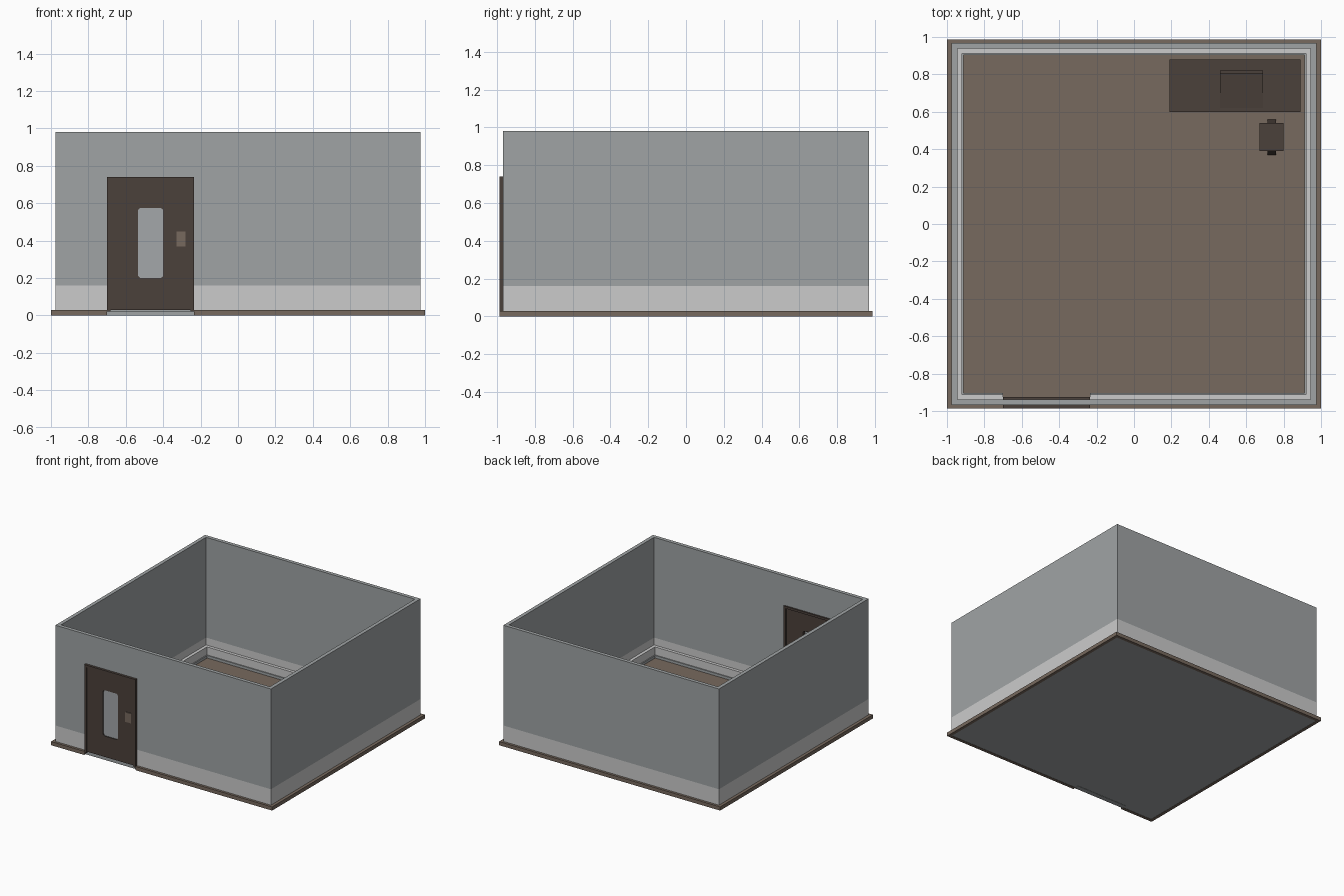
import bpy, bmesh, math
from mathutils import Vector

if "Cube" in bpy.data.objects:
    bpy.data.objects.remove(bpy.data.objects["Cube"])


def mat(name, r, g, b):
    m = bpy.data.materials.new(name)
    m.diffuse_color = (r, g, b, 1)
    m.use_nodes = True
    m.node_tree.nodes["Principled BSDF"].inputs["Base Color"].default_value = m.diffuse_color
    return m


GREY = mat("wall grey", 0.35, 0.37, 0.375)
LIGHT = mat("light grey", 0.60, 0.60, 0.60)
BROWN = mat("floor brown", 0.185, 0.142, 0.112)
DARK = mat("dark brown", 0.07, 0.052, 0.043)
GLASS = mat("glass grey", 0.37, 0.39, 0.40)


def finish(name, bm, *mats):
    bmesh.ops.recalc_face_normals(bm, faces=bm.faces)
    me = bpy.data.meshes.new(name)
    bm.to_mesh(me)
    bm.free()
    for m in mats:
        me.materials.append(m)
    ob = bpy.data.objects.new(name, me)
    bpy.context.collection.objects.link(ob)
    return ob


def box(name, m, x0, x1, y0, y1, z0, z1, bevel=0):
    bm = bmesh.new()
    bmesh.ops.create_cube(bm, size=1)
    for v in bm.verts:
        v.co = Vector(((x0 + x1) / 2 + v.co.x * (x1 - x0),
                       (y0 + y1) / 2 + v.co.y * (y1 - y0),
                       (z0 + z1) / 2 + v.co.z * (z1 - z0)))
    if bevel:
        bmesh.ops.bevel(bm, geom=bm.edges[:], offset=bevel, segments=2,
                        profile=0.5, affect='EDGES')
    return finish(name, bm, m)


def prism(name, m, pts, x0, x1):
    """Extrude a side profile of (y, z) points along x."""
    bm = bmesh.new()
    f = bm.faces.new([bm.verts.new((x0, y, z)) for y, z in pts])
    r = bmesh.ops.extrude_face_region(bm, geom=[f])
    vs = [g for g in r['geom'] if isinstance(g, bmesh.types.BMVert)]
    bmesh.ops.translate(bm, verts=vs, vec=(x1 - x0, 0, 0))
    return finish(name, bm, m)


DX0, DX1, DZ = -0.70, -0.235, 0.74   # doorway


def ring(name, m, ox, oy, t, z0, z1, gap=True):
    """Four bars around the room, the front one split at the doorway."""
    for s, side in ((-1, "left"), (1, "right")):
        a, b = sorted((s * ox, s * (ox - t)))
        box(f"{name}_{side}", m, a, b, -oy, oy, z0, z1)
    i = ox - t
    box(name + "_back", m, -i, i, oy - t, oy, z0, z1)
    if gap:
        box(name + "_front_a", m, -i, DX0, -oy, -oy + t, z0, z1)
        box(name + "_front_b", m, DX1, i, -oy, -oy + t, z0, z1)
    else:
        box(name + "_front", m, -i, i, -oy, -oy + t, z0, z1)


# Walls: light lower band, grey upper band
ring("lower_wall", LIGHT, 0.975, 0.967, 0.03, 0.005, 0.16)
ring("wall", GREY, 0.975, 0.967, 0.03, 0.16, DZ)
ring("upper_wall", GREY, 0.975, 0.967, 0.03, DZ, 0.98, gap=False)

# Outer plinth, inner skirting and thin grey edging
ring("outer_plinth", BROWN, 1.0, 0.987, 0.025, 0.0, 0.03)
ring("inner_skirting", LIGHT, 0.945, 0.937, 0.025, 0.01, 0.10)
ring("inner_edging", GREY, 0.92, 0.912, 0.008, 0.01, 0.035)

# Floor: brown on top, grey underneath
floor = box("floor", BROWN, -0.975, 0.975, -0.965, 0.965, 0.002, 0.014)
floor.data.materials.append(GREY)
for p in floor.data.polygons:
    if p.normal.z < -0.5:
        p.material_index = 1
box("threshold", GREY, DX0, DX1, -0.97, -0.93, 0.0, 0.025)

# Door frame
FY0, FY1 = -0.987, -0.925
box("frame_left", DARK, DX0, DX0 + 0.018, FY0, FY1, 0.02, DZ)
box("frame_right", DARK, DX1 - 0.018, DX1, FY0, FY1, 0.02, DZ)
box("frame_top", DARK, DX0 + 0.018, DX1 - 0.018, FY0, FY1, DZ - 0.018, DZ)

# Door leaf with a rounded window opening
door = box("door", DARK, DX0 + 0.018, DX1 - 0.018, -0.98, -0.938, 0.03, DZ - 0.018)
cutter = box("window_cutter", DARK, -0.535, -0.40, -1.05, -0.87, 0.20, 0.575)
bm = bmesh.new()
bm.from_mesh(cutter.data)
edges = [e for e in bm.edges if abs(e.verts[0].co.y - e.verts[1].co.y) > 0.1]
bmesh.ops.bevel(bm, geom=edges, offset=0.018, segments=3, profile=0.5, affect='EDGES')
bm.to_mesh(cutter.data)
bm.free()
cutter.hide_render = True
cutter.hide_set(True)
mod = door.modifiers.new("window", 'BOOLEAN')
mod.operation = 'DIFFERENCE'
mod.solver = 'EXACT'
mod.object = cutter
box("door_glass", GLASS, -0.54, -0.395, -0.972, -0.964, 0.195, 0.58)

# Door handles, outside and inside
for y0, y1, side in ((-0.986, -0.979, "outer"), (-0.939, -0.932, "inner")):
    box(side + "_lock_plate", BROWN, -0.33, -0.28, y0, y1, 0.37, 0.45)

# Desk: top, side panels and back panel
box("desk_top", DARK, 0.19, 0.89, 0.60, 0.88, 0.255, 0.28)
for x in (0.20, 0.86):
    box("desk_side", DARK, x, x + 0.02, 0.62, 0.86, 0.014, 0.255)
box("desk_back", DARK, 0.22, 0.86, 0.84, 0.855, 0.12, 0.255)

# Screen with wedge-shaped base on the desk
prism("screen_base", DARK, [(0.62, 0.28), (0.82, 0.28), (0.82, 0.30)], 0.46, 0.69)
box("screen", DARK, 0.46, 0.69, 0.805, 0.82, 0.295, 0.56)

# Stool: seat with two splayed legs
box("stool_seat", DARK, 0.67, 0.80, 0.39, 0.54, 0.145, 0.17)
for s in (-1, 1):
    prism("stool_leg", DARK, [(0.465 + s * a, z) for a, z in
          ((0.05, 0.145), (0.07, 0.145), (0.095, 0.014), (0.075, 0.014))], 0.715, 0.76)
